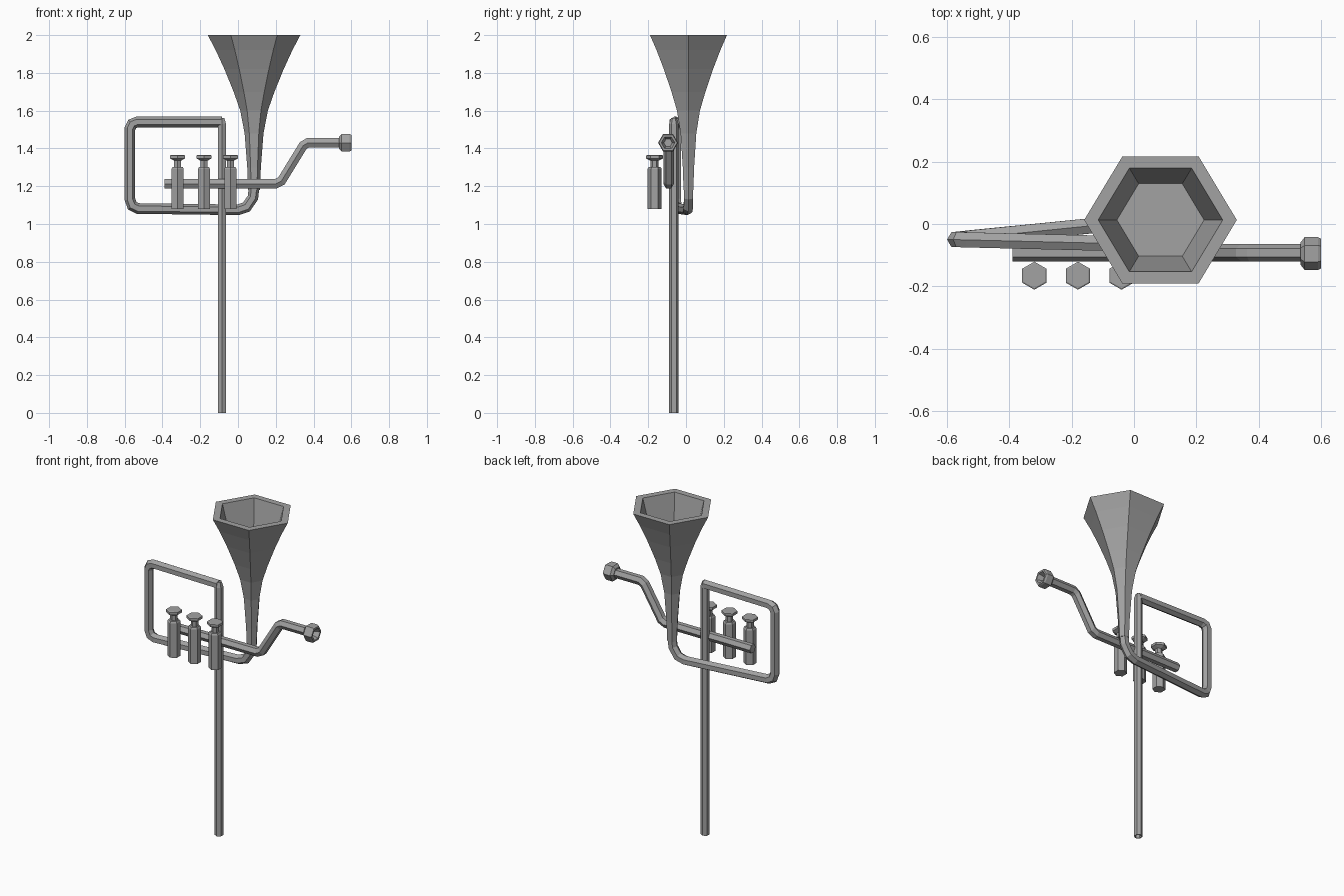
import bpy, bmesh, math
from mathutils import Vector, Matrix

if "Cube" in bpy.data.objects:
    bpy.data.objects.remove(bpy.data.objects["Cube"])

metal = bpy.data.materials.new("grey_metal")
metal.use_nodes = True
metal.diffuse_color = (0.36, 0.36, 0.36, 1)
bsdf = next(n for n in metal.node_tree.nodes if n.type == 'BSDF_PRINCIPLED')
bsdf.inputs["Base Color"].default_value = (0.36, 0.36, 0.36, 1)

SIDES = 6


def skin(name, rings):
    """Join six-sided rings into a capped, flat-shaded tube."""
    bm = bmesh.new()
    loops = [[bm.verts.new(p) for p in ring] for ring in rings]
    for a, b in zip(loops, loops[1:]):
        for i in range(SIDES):
            j = (i + 1) % SIDES
            bm.faces.new((a[i], a[j], b[j], b[i]))
    bm.faces.new(loops[0][::-1])
    bm.faces.new(loops[-1])
    bmesh.ops.recalc_face_normals(bm, faces=bm.faces)
    mesh = bpy.data.meshes.new(name)
    bm.to_mesh(mesh)
    bm.free()
    mesh.materials.append(metal)
    obj = bpy.data.objects.new(name, mesh)
    bpy.context.collection.objects.link(obj)
    return obj


def lathe(name, profile, loc, phase=90, rot=Matrix(), y_scale=1):
    """Six-sided turned part from (radius, height) pairs."""
    place = Matrix.Translation(loc) @ rot
    angles = [math.radians(phase + 360 * i / SIDES) for i in range(SIDES)]
    return skin(name, [[place @ Vector((r * math.cos(a), r * y_scale * math.sin(a), h))
                        for a in angles] for r, h in profile])


def sweep(name, path, radius, phase=0):
    """Mitred six-sided tube along a path lying close to the xz plane."""
    pts = [Vector(p) for p in path]
    rings = []
    for i, p in enumerate(pts):
        d_in = (p - pts[max(i - 1, 0)]).normalized()
        d_out = (pts[min(i + 1, len(pts) - 1)] - p).normalized()
        t = (d_in + d_out).normalized()
        miter = 1 / max(t.dot(d_in if i else d_out), 0.5)
        side = Vector((0, 1, 0)).cross(t).normalized()
        up = t.cross(side)
        ring = []
        for k in range(SIDES):
            a = math.radians(phase + 360 * k / SIDES)
            ring.append(p + side * (radius * miter * math.cos(a)) + up * (radius * math.sin(a)))
        rings.append(ring)
    return skin(name, rings)


# Flared bell with a thick rim and a recessed mouth
lathe("bell", [(0.031, 1.18), (0.036, 1.30), (0.05, 1.48), (0.073, 1.60), (0.108, 1.70),
               (0.157, 1.82), (0.203, 1.92), (0.245, 2.0), (0.2, 2.0), (0.14, 1.78)],
      (0.085, 0.013, 0), phase=0, y_scale=0.96)

# Looping tube from the bell to the top of the pole
sweep("looped_tube", [(0.086, 0.013, 1.2), (0.079, 0.013, 1.14), (0.045, 0.012, 1.09),
                      (0, 0.008, 1.075), (-0.53, -0.045, 1.082), (-0.56, -0.049, 1.097),
                      (-0.572, -0.05, 1.13), (-0.572, -0.05, 1.505), (-0.56, -0.05, 1.53),
                      (-0.535, -0.051, 1.54), (-0.085, -0.062, 1.54)], 0.028)

# Long straight pole, open at its foot
lathe("pole", [(0.018, 0.04), (0.018, 0), (0.025, 0), (0.025, 1.53), (0.015, 1.56)],
      (-0.085, -0.064, 0))

# Lead pipe stepping up to the mouthpiece
sweep("lead_pipe", [(-0.39, -0.092, 1.213), (0.2, -0.092, 1.213), (0.23, -0.092, 1.228),
                    (0.345, -0.092, 1.415), (0.37, -0.092, 1.43), (0.55, -0.092, 1.43)],
      0.028, phase=90)
lathe("mouthpiece", [(0.036, 0.535), (0.053, 0.548), (0.053, 0.59), (0.048, 0.6),
                     (0.036, 0.6), (0.022, 0.565)],
      (0, -0.095, 1.43), rot=Matrix.Rotation(math.pi / 2, 4, 'Y'))

# Three valves: body, stem and finger button
for n, x in enumerate((-0.32, -0.18, -0.04), 1):
    lathe(f"valve_{n}", [(0.037, 1.08), (0.037, 1.292), (0.031, 1.302), (0.021, 1.302),
                         (0.021, 1.335), (0.045, 1.347), (0.045, 1.362), (0.04, 1.365)],
          (x, -0.166, 0))
